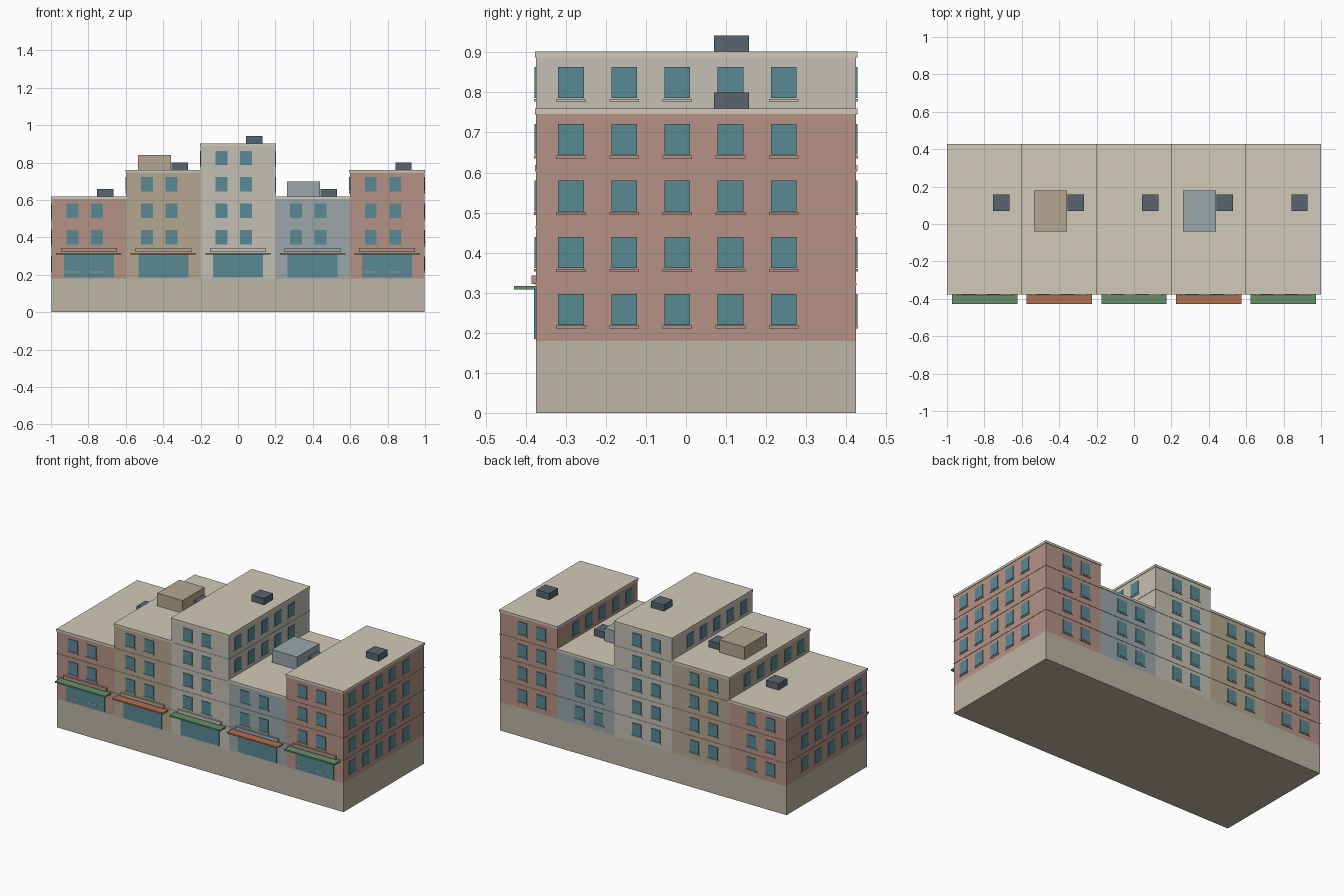
import bpy, bmesh
from mathutils import Matrix, Vector

if "Cube" in bpy.data.objects:
    bpy.data.objects.remove(bpy.data.objects["Cube"])


def material(name, rgb):
    m = bpy.data.materials.new(name)
    m.diffuse_color = (*rgb, 1)
    m.use_nodes = True
    m.node_tree.nodes["Principled BSDF"].inputs["Base Color"].default_value = m.diffuse_color
    return m


BRICK = material("brick", (.46, .29, .24))
TAN = material("tan", (.46, .39, .28))
PALE = material("pale_stone", (.56, .53, .46))
BLUE = material("blue_grey", (.33, .39, .41))
TRIM = material("trim", (.64, .59, .48))
STONE = material("base_stone", (.50, .46, .37))
GLASS = material("glass", (.10, .25, .30))
METAL = material("metal", (.10, .13, .16))
GREEN = material("green_awning", (.13, .28, .14))
ORANGE = material("orange_awning", (.45, .16, .08))


def boxes(name, mat, items):
    """One object from a list of (x0, x1, y0, y1, z0, z1) boxes."""
    bm = bmesh.new()
    for x0, x1, y0, y1, z0, z1 in items:
        c = Vector((x0 + x1, y0 + y1, z0 + z1)) / 2
        s = Matrix.Diagonal((x1 - x0, y1 - y0, z1 - z0, 1))
        bmesh.ops.create_cube(bm, size=1, matrix=Matrix.Translation(c) @ s)
    me = bpy.data.meshes.new(name)
    bm.to_mesh(me)
    bm.free()
    me.materials.append(mat)
    ob = bpy.data.objects.new(name, me)
    bpy.context.collection.objects.link(ob)
    return ob


W, Y0, Y1 = .3985, -.374, .424       # bay width, front and back wall
BASE, FLOOR, CAP = .18, .1415, .014  # plinth, storey and cornice heights
WIN_W, WIN_H, OUT = .064, .077, .004
SIDE_Y = [-.287 + .1327 * i for i in range(5)]
FLOORS = [3, 4, 5, 3, 4]
BODY = [BRICK, TAN, PALE, BLUE, BRICK]

# shared plinth
boxes("base", STONE, [(-2.5 * W, 2.5 * W, Y0, Y1, 0, BASE)])

for b, (n, mat) in enumerate(zip(FLOORS, BODY)):
    x0 = (b - 2.5) * W
    x1, cx = x0 + W, x0 + W / 2
    top = BASE + n * FLOOR
    roof = top + CAP
    left = FLOORS[b - 1] if b > 0 else 0
    right = FLOORS[b + 1] if b < 4 else 0

    # walls and cornice slab
    boxes(f"walls_{b}", mat, [(x0, x1, Y0, Y1, BASE, top)])
    e = .0035
    boxes(f"cornice_{b}", TRIM, [(x0 - e, x1 + e, Y0 - e, Y1 + e, top, roof)])

    # windows, sills and string courses on every exposed face
    wins, sills, bands = [], [], []
    for i in range(n):
        z = BASE + i * FLOOR
        wz0, wz1 = z + .04, z + .04 + WIN_H
        sz0, sz1 = wz0 - .009, wz0 - .002
        for wx in (x0 + .112, x0 + .243):
            a, c = wx - WIN_W / 2, wx + WIN_W / 2
            wins.append((a, c, Y1 - .01, Y1 + OUT, wz0, wz1))
            sills.append((a - .005, c + .005, Y1 - .01, Y1 + .005, sz0, sz1))
            if i > 0:
                wins.append((a, c, Y0 - OUT, Y0 + .01, wz0, wz1))
            if i > 0 or mat == BRICK:
                sills.append((a - .005, c + .005, Y0 - .006, Y0 + .01, sz0, sz1))
        for x, neighbour in ((x0, left), (x1, right)):
            if i < neighbour:
                continue
            for y in SIDE_Y:
                a, c = y - WIN_W / 2, y + WIN_W / 2
                wins.append((x - OUT, x + OUT, a, c, wz0, wz1))
                sills.append((x - .004, x + .004, a - .005, c + .005, sz0, sz1))
        if i > 0:
            xl = x0 - .002 if i >= left else x0
            xr = x1 + .002 if i >= right else x1
            bands.append((xl, xr, Y0 - .002, Y1 + .002, z - .003, z + .003))
    boxes(f"windows_{b}", GLASS, wins)
    boxes(f"sills_{b}", mat, sills)
    boxes(f"string_courses_{b}", mat, bands)

    # shop front
    boxes(f"shop_window_{b}", GLASS, [(cx - .133, cx + .133, Y0 - .005, Y0 + .01, .185, .308)])
    boxes(f"awning_{b}", ORANGE if b % 2 else GREEN,
          [(cx - .175, cx + .175, -.429, Y0 + .01, .308, .317)])
    boxes(f"shop_fascia_{b}", mat, [(cx - .15, cx + .15, Y0 - .012, Y0 + .01, .322, .343)])

    # roof equipment and stair houses
    boxes(f"roof_vent_{b}", METAL, [(x0 + .243, x0 + .331, .07, .157, roof - .005, roof + .04)])
    if b in (1, 3):
        boxes(f"roof_house_{b}", mat, [(x0 + .064, x0 + .24, -.04, .18, roof - .005, roof + .08)])
